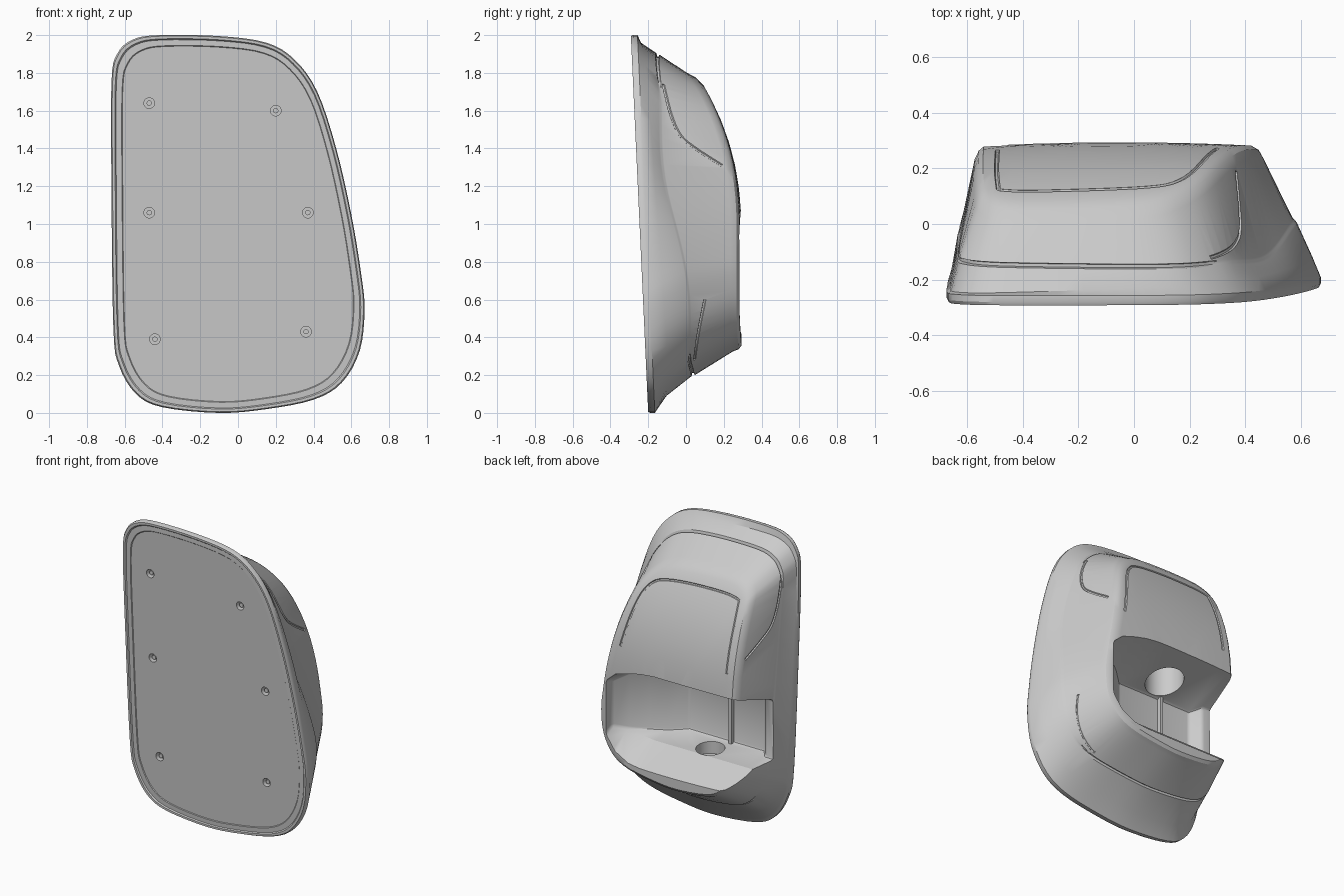
import bpy, bmesh, math
from mathutils import Vector, Matrix
from mathutils.bvhtree import BVHTree

if "Cube" in bpy.data.objects:
    bpy.data.objects.remove(bpy.data.objects["Cube"], do_unlink=True)

grey = bpy.data.materials.new("grey plastic")
grey.use_nodes = True
grey.diffuse_color = (0.6, 0.6, 0.6, 1)
grey.node_tree.nodes["Principled BSDF"].inputs["Base Color"].default_value = grey.diffuse_color


def add_object(name, bm):
    bmesh.ops.recalc_face_normals(bm, faces=bm.faces[:])
    mesh = bpy.data.meshes.new(name)
    bm.to_mesh(mesh)
    bm.free()
    ob = bpy.data.objects.new(name, mesh)
    bpy.context.scene.collection.objects.link(ob)
    mesh.materials.append(grey)
    return ob


def activate(ob):
    bpy.ops.object.select_all(action='DESELECT')
    ob.select_set(True)
    bpy.context.view_layer.objects.active = ob


def carve(ob, cutter):
    """Subtract the cutter, then remove it."""
    cutter.hide_render = True
    mod = ob.modifiers.new("carve", 'BOOLEAN')
    mod.operation = 'DIFFERENCE'
    mod.solver = 'EXACT'
    mod.object = cutter
    activate(ob)
    bpy.ops.object.modifier_apply(modifier=mod.name)
    bpy.data.objects.remove(cutter, do_unlink=True)


def spline(points, closed, steps):
    """Catmull-Rom curve through 2D points."""
    n = len(points)
    pts = [Vector(p) for p in points]
    pick = (lambda i: pts[i % n]) if closed else (lambda i: pts[max(0, min(n - 1, i))])
    out = []
    for i in range(n if closed else n - 1):
        a, b, c, d = (pick(i + k) for k in (-1, 0, 1, 2))
        for s in range(steps):
            t = s / steps
            out.append(0.5 * (2 * b + (c - a) * t + (2 * a - 5 * b + 4 * c - d) * t ** 2
                              + (3 * b - a - 3 * c + d) * t ** 3))
    if not closed:
        out.append(pts[-1])
    return out


def cylinder(name, radius, depth, matrix, sides=24):
    bm = bmesh.new()
    bmesh.ops.create_cone(bm, cap_ends=True, segments=sides, radius1=radius,
                          radius2=radius, depth=depth, matrix=matrix)
    return add_object(name, bm)


def loft(sections):
    """Closed solid through a list of rings of points."""
    bm = bmesh.new()
    loops = [[bm.verts.new(p) for p in s] for s in sections]
    for a, b in zip(loops, loops[1:]):
        for i in range(len(a)):
            j = (i + 1) % len(a)
            bm.faces.new((a[i], a[j], b[j], b[i]))
    bm.faces.new(loops[0])
    bm.faces.new(loops[-1])
    bmesh.ops.recalc_face_normals(bm, faces=bm.faces[:])
    return bm


def clamp(v):
    return min(1, max(0, v))


# Outline of the plate, seen from the front
outline = spline([(-.67, 1.2), (-.67, 1.75), (-.64, 1.9), (-.56, 1.975), (-.42, 2), (-.1, 1.995),
                  (.15, 1.96), (.3, 1.87), (.42, 1.7), (.52, 1.4), (.6, 1.05), (.65, .75),
                  (.67, .55), (.645, .33), (.55, .16), (.4, .07), (.15, .02), (-.1, 0),
                  (-.4, .03), (-.54, .1), (-.63, .25), (-.66, .45)], True, 4)
LEFT, RIGHT, TOP = -.67, .67, 2


def front(x, z):
    return -.2 - .046 * z


def rim_end(x, z):
    wave = .035 * math.sin(4.5 * (1.02 - z)) * clamp((x - .25) * 4)
    return .05 - .112 * z - .015 * x + wave


def back(x, z):
    bulge = .013 * (1 - 4 * (x + .05) ** 2)
    return .28 + bulge - .35 * max(0, z - .95) ** 2.3


def ring(x0, x1, z0, z1, depth, shift=0):
    """Outline fitted to a box and laid on a depth surface."""
    result = []
    for p in outline:
        x = x0 + (p.x - LEFT) / (RIGHT - LEFT) * (x1 - x0)
        z = z0 + p.y / TOP * (z1 - z0)
        result.append(Vector((x, depth(x, z) + shift, z)))
    return result


def inset(d, shift):
    return ring(LEFT + d, RIGHT - d, d, TOP - d, front, shift)


# Seam between rim and housing, fading out along both sides
rim = ring(-.635, .585, .195, 1.905, rim_end)
wall = ring(-.63, .57, .2, 1.895, rim_end, .017)
seam = []
for share, shift in ((1 / 3, .003), (2 / 3, .014)):
    dip = ring(-.62, .565, .21, 1.885, rim_end, shift)
    for i, p in enumerate(dip):
        fade = clamp((p.z - .26) / .08) * clamp((1.78 - p.z) / .1)
        dip[i] = p.lerp(rim[i].lerp(wall[i], share), fade)
    seam.append(dip)

# Shell: recessed face, lip, flared rim, seam, housing walls, domed back
edge = ring(-.54, .42, .355, 1.74, back)
rings = [inset(.06, .01), inset(.056, .006), inset(.026, .007), inset(.02, 0), inset(.006, 0),
         inset(0, .012), inset(0, .035),
         ring(-.66, .64, .09, 1.96, lambda x, z: -.095 - .07 * z + .03 * x),
         rim, *seam, wall,
         ring(-.573, .465, .325, 1.8, back, -.045),
         ring(-.558, .447, .337, 1.775, back, -.014), edge]
centre = Vector((-.06, 0, .85))
for s in (.92, .8, .67, .53, .4, .25):
    shrunk = [centre + (p - centre) * s for p in edge]
    rings.append([Vector((p.x, back(p.x, p.z), p.z)) for p in shrunk])
bm = loft(rings)
surface = BVHTree.FromBMesh(bm)
housing = add_object("housing", bm)


# Panel grooves: thin tubes laid on the shell and carved out
def groove(path, to_origin, direction):
    pts = []
    for p in spline(path, False, 5):
        hit = surface.ray_cast(to_origin(p), Vector(direction))[0]
        if hit:
            pts.append(hit)
    curve = bpy.data.curves.new("groove_path", 'CURVE')
    curve.dimensions = '3D'
    curve.bevel_depth = .008
    curve.bevel_resolution = 1
    curve.use_fill_caps = True
    line = curve.splines.new('POLY')
    line.points.add(len(pts) - 1)
    for q, p in zip(line.points, pts):
        q.co = (*p, 1)
    temp = bpy.data.objects.new("groove_path", curve)
    bpy.context.scene.collection.objects.link(temp)
    graph = bpy.context.evaluated_depsgraph_get()
    mesh = bpy.data.meshes.new_from_object(temp.evaluated_get(graph))
    bpy.data.objects.remove(temp, do_unlink=True)
    bm = bmesh.new()
    bm.from_mesh(mesh)
    bmesh.ops.remove_doubles(bm, verts=bm.verts[:], dist=1e-5)
    carve(housing, add_object("groove_cutter", bm))


groove([(-.49, 1.22), (-.49, 1.6), (-.45, 1.67), (-.2, 1.68), (.05, 1.66), (.16, 1.61),
        (.23, 1.48), (.3, 1.2)], lambda p: Vector((p.x, 2, p.y)), (0, -1, 0))
upper = [(-.12, 1.74), (-.08, 1.58), (-.03, 1.47), (.05, 1.4), (.19, 1.31)]
lower = [(.045, .28), (.065, .42), (.1, .6)]
for side, path in ((1, upper), (-1, upper), (1, lower)):
    groove(path, lambda p: Vector((2 * side, p.x, p.y)), (-side, 0, 0))

# Arm recess, open at the back and one side, closing to a slanted pocket:
# station, wall depth, floor rise, ceiling drop
stations = [(-.85, -.03, 0, 0), (-.57, -.03, 0, 0), (-.52, -.1, 0, 0), (.04, -.1, 0, 0),
            (.14, -.01, 0, .01), (.23, .06, .01, .03), (.33, .14, .02, .06), (.4, .22, .05, .12)]
sections = []
for x, deep, rise, drop in stations:
    lip = max(.13, deep + .04)
    floor = .55 + rise
    sections.append([Vector((x, y, z)) for y, z in (
        (deep, floor + .015), (lip, floor), (.45, floor - .8 * (.45 - lip)),
        (.45, 1.115 - drop), (deep, .98 + .3 * deep - drop))])
bm = loft(sections)
sharp = [e for e in bm.edges if e.calc_face_angle(0) > .7]
bmesh.ops.bevel(bm, geom=sharp, offset=.015, segments=2, profile=.5,
                affect='EDGES', clamp_overlap=True)
carve(housing, add_object("recess_cutter", bm))

# Pivot sockets in the recess floor and ceiling
for radius, z, depth in ((.09, .55, .14), (.12, 1.05, .3)):
    spot = Matrix.Translation((-.21, .04, z))
    carve(housing, cylinder("socket_cutter", radius, depth, spot, 32))

# Screw holes with pegs in the front face
turn = Matrix.Rotation(math.pi / 2, 4, 'X')
parts = [housing]
for x, z in ((-.47, 1.64), (.2, 1.6), (-.47, 1.06), (.37, 1.06), (-.44, .39), (.36, .43)):
    spot = Vector((x, front(x, z), z))
    carve(housing, cylinder("hole_cutter", .028, .1, Matrix.Translation(spot) @ turn))
    peg = Matrix.Translation(spot + Vector((0, .042, 0))) @ turn
    parts.append(cylinder("screw_peg", .014, .04, peg, 12))

# Upright rib on the recess wall
bm = bmesh.new()
bmesh.ops.create_cube(bm, size=1, matrix=Matrix.Translation((-.28, -.095, .755))
                      @ Matrix.Diagonal((.02, .05, .44, 1)))
parts.append(add_object("recess_rib", bm))

for ob in parts:
    ob.data.materials.clear()
    ob.data.materials.append(grey)
    activate(ob)
    bpy.ops.object.shade_smooth_by_angle(angle=math.radians(30))
